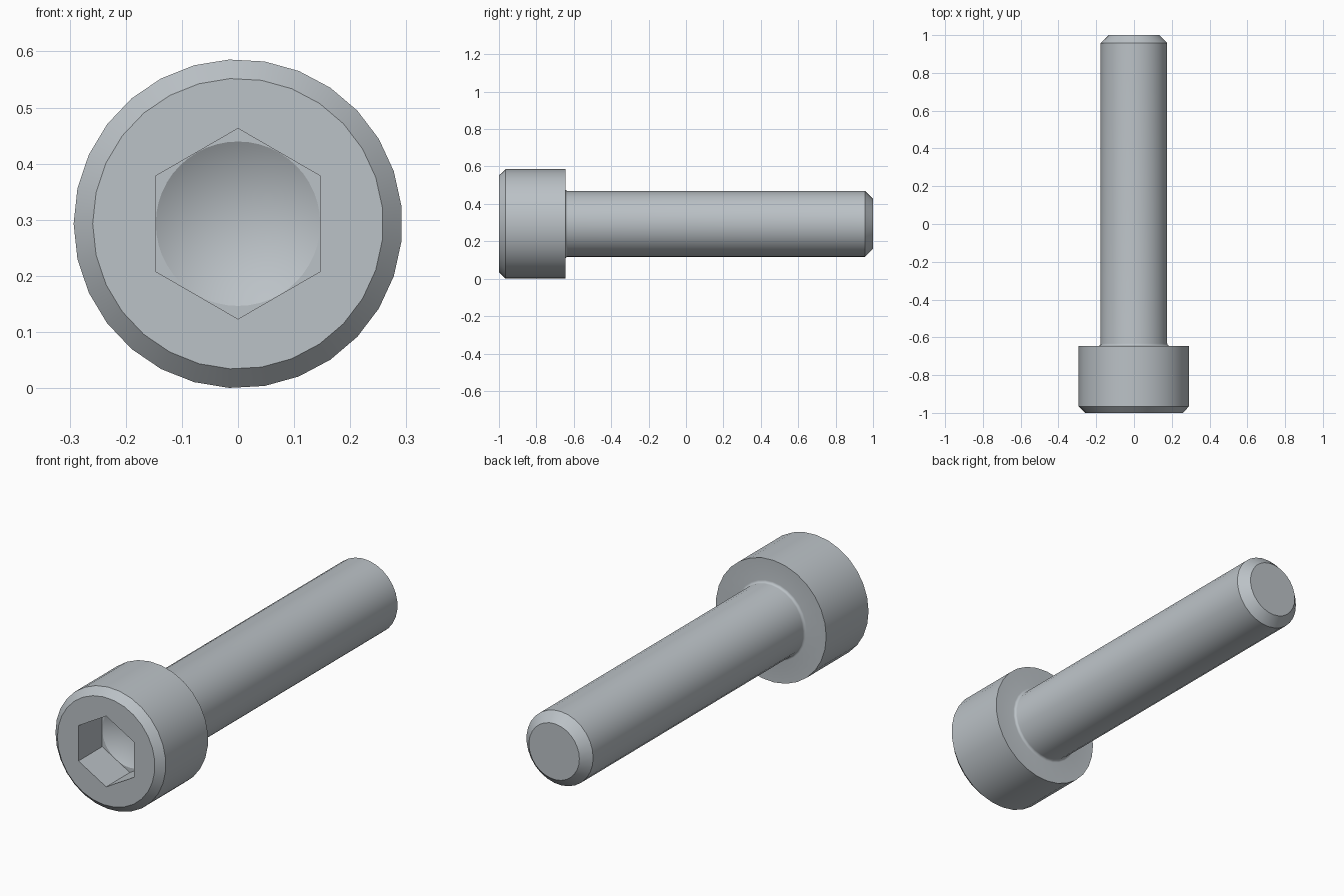
import bpy, bmesh, math
from mathutils import Vector

if "Cube" in bpy.data.objects:
    bpy.data.objects.remove(bpy.data.objects["Cube"])

SIDES = 29
AXIS_Z = 0.293
HEX_FLAT = 0.147          # socket centre to flat
SOCKET_Y = -0.82          # socket floor

steel = bpy.data.materials.new("steel grey")
steel.diffuse_color = (0.50, 0.54, 0.57, 1)
steel.use_nodes = True
steel.node_tree.nodes["Principled BSDF"].inputs["Base Color"].default_value = steel.diffuse_color

bm = bmesh.new()


def ring(radius, y, n=SIDES, start=math.pi):
    """Closed loop of vertices around the bolt axis."""
    return [bm.verts.new((radius * math.cos(start + 2 * math.pi * i / n), y,
                          AXIS_Z + radius * math.sin(start + 2 * math.pi * i / n)))
            for i in range(n)]


def bridge(a, b):
    for i in range(len(a)):
        j = (i + 1) % len(a)
        bm.faces.new((a[i], a[j], b[j], b[i]))


def loop_edges(loop):
    out = []
    for i in range(len(loop)):
        pair = (loop[i], loop[(i + 1) % len(loop)])
        out.append(bm.edges.get(pair) or bm.edges.new(pair))
    return out


def fill_between(outer, inner):
    bmesh.ops.triangle_fill(bm, use_beauty=True, normal=Vector((0, -1, 0)),
                            edges=loop_edges(outer) + loop_edges(inner))


# Outer profile: chamfered head, fillet under the head, shank, chamfered tip
f = 0.012
profile = [(0.259, -1.0), (0.293, -0.966), (0.293, -0.645)]
profile += [(0.177 + f * (1 - math.sin(t)), -0.645 + f * (1 - math.cos(t)))
            for t in (math.pi / 2 * k / 5 for k in range(6))]
profile += [(0.177, 0.957), (0.134, 1.0)]
rings = [ring(r, y) for r, y in profile]
for a, b in zip(rings, rings[1:]):
    bridge(a, b)
bm.faces.new(rings[-1])

# Hexagonal socket with a drilled conical bottom
hex_r = HEX_FLAT / math.cos(math.pi / 6)
hex_front = ring(hex_r, -1.0, 6, math.pi / 2)
hex_back = ring(hex_r, SOCKET_Y, 6, math.pi / 2)
bridge(hex_front, hex_back)
fill_between(rings[0], hex_front)
drill = ring(HEX_FLAT - 0.0005, SOCKET_Y, 48)
fill_between(hex_back, drill)
tip = bm.verts.new((0, SOCKET_Y + HEX_FLAT * math.tan(math.pi / 6), AXIS_Z))
for i in range(len(drill)):
    bm.faces.new((drill[i], drill[(i + 1) % len(drill)], tip))

bmesh.ops.recalc_face_normals(bm, faces=bm.faces[:])
mesh = bpy.data.meshes.new("socket_head_bolt")
bm.to_mesh(mesh)
bm.free()
mesh.materials.append(steel)

bolt = bpy.data.objects.new("socket_head_bolt", mesh)
bpy.context.collection.objects.link(bolt)
bpy.context.view_layer.objects.active = bolt
bolt.select_set(True)
bpy.ops.object.shade_smooth_by_angle(angle=math.radians(22))
